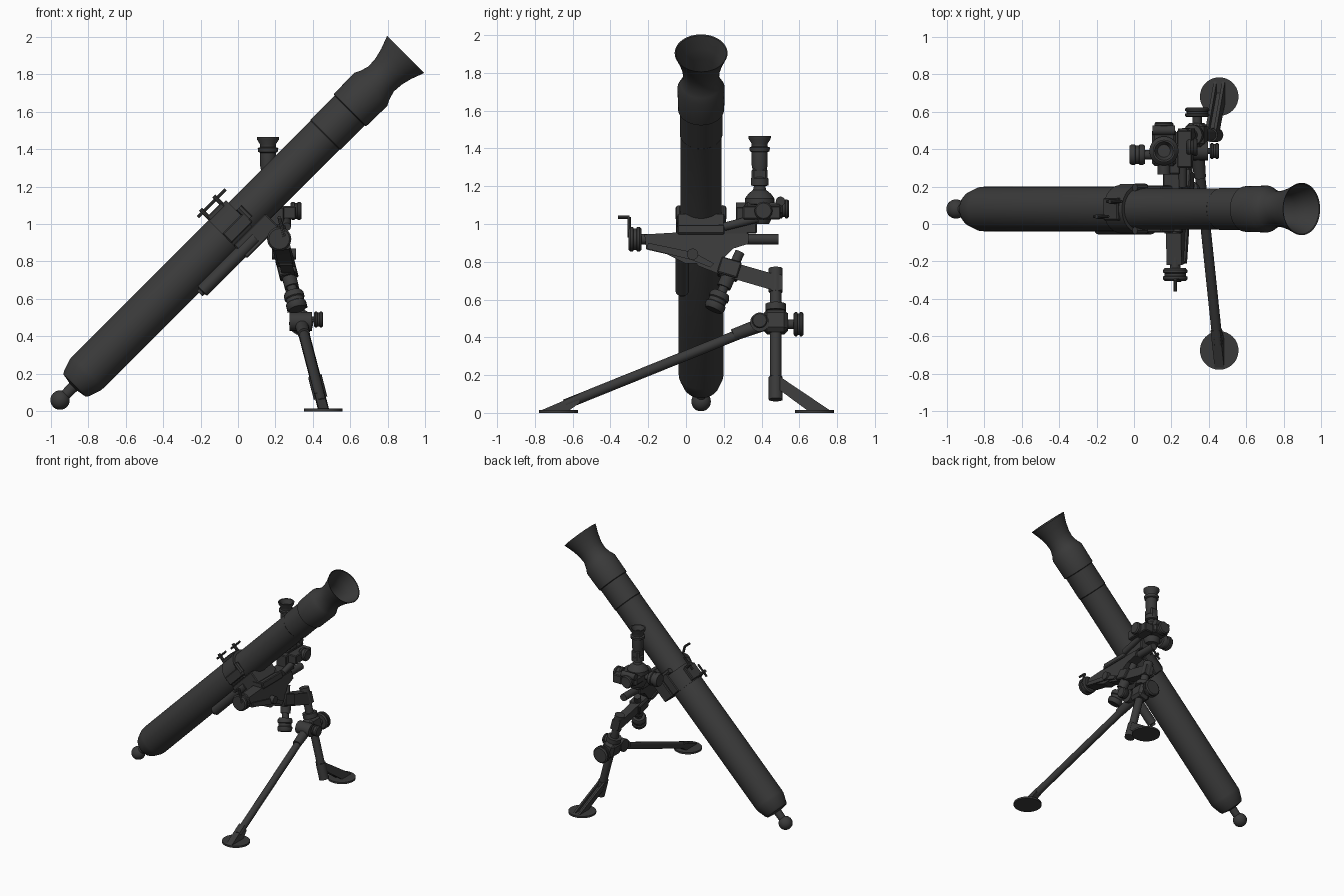
import bpy, bmesh, math
from mathutils import Vector, Matrix

metal = bpy.data.materials.new("dark_gunmetal")
metal.diffuse_color = (0.042, 0.042, 0.042, 1)
H = math.sqrt(0.5)
TILT = math.atan(0.26)


def finish(name, bm, angle=35):
    bmesh.ops.recalc_face_normals(bm, faces=bm.faces)
    me = bpy.data.meshes.new(name)
    bm.to_mesh(me)
    bm.free()
    me.materials.append(metal)
    ob = bpy.data.objects.new(name, me)
    bpy.context.collection.objects.link(ob)
    bpy.ops.object.select_all(action='DESELECT')
    ob.select_set(True)
    bpy.context.view_layer.objects.active = ob
    bpy.ops.object.shade_smooth_by_angle(angle=math.radians(angle))
    return ob


def lathe(name, origin, axis, profile, n=24):
    """Revolve (distance, radius) pairs round an axis; radius 0 closes an end."""
    q = Vector(axis).to_track_quat('Z', 'Y')
    o = Vector(origin)
    bm = bmesh.new()
    rings = []
    for d, r in profile:
        count = 1 if r == 0 else n
        rings.append([bm.verts.new(o + q @ Vector((r * math.cos(2 * math.pi * i / n),
                     r * math.sin(2 * math.pi * i / n), d))) for i in range(count)])
    for a, b in zip(rings, rings[1:]):
        for i in range(n):
            quad = [a[i % len(a)], a[(i + 1) % len(a)], b[(i + 1) % len(b)], b[i % len(b)]]
            face = list(dict.fromkeys(quad))
            if len(face) > 2:
                bm.faces.new(face)
    return finish(name, bm)


def rod(name, a, b, r, r2=None, n=20):
    a, b = Vector(a), Vector(b)
    L = (b - a).length
    return lathe(name, a, b - a, [(0, 0), (0, r), (L, r if r2 is None else r2), (L, 0)], n)


def box(name, c, size, rot=None, bevel=0.006):
    bm = bmesh.new()
    bmesh.ops.create_cube(bm, size=1, matrix=Matrix.Diagonal((*size, 1)))
    bmesh.ops.bevel(bm, geom=bm.edges[:], offset=bevel, segments=1, affect='EDGES')
    bm.transform(Matrix.Translation(c) @ (rot or Matrix()))
    return finish(name, bm, 25)


def T(s, off=0, y=0.08):
    """Point along the barrel; off is the distance below its axis."""
    return Vector((-0.95 + H * (s + off), y, 0.06 + H * (s - off)))


def P(y, z, dx=0):
    """Point in the leaning plane of the bipod."""
    return Vector((0.22 + 0.26 * (0.92 - z) + dx, y, z))


def plate(name, outline, width, dx=0):
    """Extrude a (y, z) outline lying in the bipod plane."""
    bm = bmesh.new()
    f = bm.faces.new([bm.verts.new(P(y, z, dx - width / 2)) for y, z in outline])
    ext = bmesh.ops.extrude_face_region(bm, geom=[f])
    bmesh.ops.translate(bm, vec=(width, 0, 0),
                        verts=[v for v in ext['geom'] if isinstance(v, bmesh.types.BMVert)])
    return finish(name, bm, 25)


def knob(name, a, b, r):
    """Gripped wheel with a raised rim at each end."""
    a, b = Vector(a), Vector(b)
    L = (b - a).length
    return lathe(name, a, b - a, [(0, 0), (0, r * .85), (L * .15, r), (L * .35, r), (L * .4, r * .88),
                 (L * .6, r * .88), (L * .65, r), (L * .85, r), (L, r * .85), (L, 0)], 16)


BARREL = Matrix.Rotation(-math.pi / 4, 4, 'Y')
LEAN = Matrix.Rotation(-TILT, 4, 'Y')

# Barrel with breech cap, stepped sleeve and open flared muzzle
lathe("barrel", T(0), (1, 0, 1), [
    (0.03, 0), (0.03, 0.028), (0.1, 0.03), (0.11, 0.085), (0.125, 0.095), (0.19, 0.117), (0.21, 0.119),
    (1.25, 0.119), (1.3, 0.109), (2.0, 0.109), (2.005, 0.113), (2.185, 0.113), (2.19, 0.122),
    (2.345, 0.125), (2.38, 0.108), (2.425, 0.095), (2.48, 0.099), (2.54, 0.114), (2.609, 0.14),
    (2.606, 0.134), (2.53, 0.106), (2.47, 0.09), (2.1, 0.088), (2.1, 0)], 48)
lathe("breech_ball", T(0), (1, 0, 1),
      [(-0.052 * math.cos(math.pi * i / 10), 0.052 * math.sin(math.pi * i / 10) if 0 < i < 10 else 0)
       for i in range(11)])

# Clamping collar, its lugs and screws
rod("collar_band", T(1.24), T(1.38), 0.128, n=40)
box("collar_saddle", T(1.36, 0.12), (0.24, 0.25, 0.1), BARREL)
box("collar_top_pad", T(1.3, -0.122), (0.11, 0.12, 0.03), BARREL)
for y in (-0.035, 0.195):
    box("collar_lug", T(1.32, 0.02, y), (0.16, 0.035, 0.07), BARREL)
    rod("collar_bolt", T(1.4, 0.03, y), T(1.4, -0.05, y), 0.02, n=8)
for i, s in enumerate((1.25, 1.35)):
    rod("clamp_screw", T(s, -0.1, 0.04 + 0.08 * i), T(s, -0.19, 0.04 + 0.08 * i), 0.012, n=10)
    rod("clamp_handle", T(s - 0.04, -0.17, 0.04 + 0.08 * i), T(s + 0.07, -0.17, 0.04 + 0.08 * i), 0.008, n=8)

# Recoil cylinder under the barrel
lathe("recoil_cylinder", T(0.93, 0.125, -0.02), (1, 0, 1),
      [(0, 0), (0, 0.02), (0.015, 0.022), (0.02, 0.035), (0.42, 0.035), (0.42, 0.02), (0.52, 0.02), (0.52, 0)])

# Traverse yoke, crossbar and hand crank
plate("traverse_yoke", [(-0.22, 0.945), (-0.05, 0.955), (-0.05, 0.985), (0.21, 0.985), (0.21, 0.95),
      (0.33, 0.95), (0.33, 0.895), (0.25, 0.87), (0.17, 0.79), (0.0, 0.79), (-0.1, 0.84), (-0.21, 0.865)], 0.08)
rod("traverse_crossbar", P(-0.25, 0.92), P(0.49, 0.92), 0.028)
rod("yoke_pivot", P(0.035, 0.84, -0.06) + Vector((0, 0, 0)), P(0.035, 0.84, 0.07), 0.03)
box("yoke_top_cap", P(0.08, 0.96), (0.1, 0.25, 0.05), LEAN)
plate("yoke_side_web", [(-0.21, 0.87), (0.03, 0.81), (0.13, 0.77), (0.15, 0.79), (0.04, 0.85), (-0.2, 0.9)], 0.1)
knob("traverse_wheel", P(-0.305, 0.92), P(-0.235, 0.92), 0.065)
rod("crank_arm", P(-0.3, 0.93, 0.03), P(-0.3, 1.035, 0.03), 0.01, n=8)
rod("crank_handle", P(-0.3, 1.035, 0.03), P(-0.36, 1.035, 0.03), 0.009, n=8)

# Link arm to the leg column
plate("link_arm", [(0.05, 0.83), (0.17, 0.82), (0.45, 0.74), (0.51, 0.73), (0.51, 0.65), (0.44, 0.655),
      (0.2, 0.725), (0.06, 0.78)], 0.07)
box("link_bracket", P(0.23, 0.76), (0.1, 0.11, 0.09), LEAN @ Matrix.Rotation(-0.3, 4, 'X'))

# Cross-levelling screw with grip
rod("levelling_screw", P(0.285, 0.85), P(0.18, 0.62), 0.026)
rod("levelling_sleeve", P(0.25, 0.78), P(0.2, 0.665), 0.038)
knob("levelling_grip", P(0.185, 0.635), P(0.145, 0.545), 0.055)

# Leg column and clamp
rod("leg_column", P(0.475, 0.08), P(0.475, 0.74), 0.03)
rod("column_cap", P(0.475, 0.64), P(0.475, 0.765), 0.037)
rod("column_foot_sleeve", P(0.475, 0.07), P(0.475, 0.19), 0.037)
rod("column_ring", P(0.475, 0.54), P(0.475, 0.575), 0.055)
box("leg_clamp", P(0.475, 0.48), (0.1, 0.13, 0.12), LEAN, 0.02)
rod("clamp_shaft", P(0.5, 0.47), P(0.58, 0.47), 0.025)
knob("clamp_wheel", P(0.57, 0.47), P(0.622, 0.47), 0.065)
rod("leg_socket", P(0.42, 0.475), P(0.25, 0.412), 0.038, 0.032)
rod("lock_screw", (0.34, 0.39, 0.49), (0.41, 0.39, 0.49), 0.016, n=10)
knob("lock_knob", (0.405, 0.39, 0.49), (0.455, 0.39, 0.49), 0.042)
rod("clamp_pivot", P(0.39, 0.48, -0.06), P(0.39, 0.48, 0.06), 0.05)

# Long leg, short fork and the two round feet
rod("long_leg", P(0.4, 0.465), P(-0.64, 0.045), 0.027)
for dx in (-0.022, 0.022):
    plate("short_leg_fork", [(0.45, 0.2), (0.5, 0.19), (0.76, 0.015), (0.64, 0.015), (0.47, 0.14)], 0.016, dx)
plate("short_leg_web", [(0.48, 0.17), (0.7, 0.015), (0.66, 0.015), (0.47, 0.145)], 0.044)
for y in (-0.675, 0.68):
    rod("foot_disc", (0.455, y, 0), (0.455, y, 0.014), 0.103, n=32)
plate("foot_gusset", [(-0.77, 0.012), (-0.57, 0.098), (-0.56, 0.055), (-0.62, 0.012)], 0.05)

# Sight bracket
box("sight_arm", (0.2, 0.25, 0.97), (0.09, 0.16, 0.06))
box("sight_upright", (0.2, 0.32, 1.02), (0.09, 0.11, 0.14))
box("sight_mount_side", (0.27, 0.4, 1.06), (0.08, 0.2, 0.07))
rod("sight_rail", (0.26, 0.2, 0.985), (0.26, 0.38, 1.03), 0.022)

# Sight head with dome, knobs and cupped eyepiece
SX, SY = 0.16, 0.39
lathe("sight_body", (SX, SY, 1.0), (0, 0, 1),
      [(0, 0), (0, 0.05), (0.03, 0.065), (0.1, 0.065), (0.105, 0.078), (0.135, 0.078), (0.16, 0.06),
       (0.18, 0.035), (0.2, 0.03), (0.205, 0.047), (0.24, 0.047), (0.25, 0.036), (0.28, 0.036), (0.28, 0)])
box("sight_prism", (SX, SY, 1.25), (0.07, 0.085, 0.09), None, 0.012)
lathe("sight_eyepiece", (SX, SY, 1.28), (0, 0, 1),
      [(0, 0), (0, 0.036), (0.03, 0.042), (0.1, 0.042), (0.105, 0.052), (0.125, 0.055), (0.13, 0.042),
       (0.145, 0.042), (0.17, 0.058), (0.185, 0.06), (0.185, 0.05), (0.15, 0.034), (0.15, 0)], 28)
box("sight_cross_block", (SX, 0.41, 1.08), (0.13, 0.2, 0.07), None, 0.015)
knob("sight_rear_knob", (SX, 0.49, 1.08), (SX, 0.545, 1.08), 0.05)
rod("sight_left_shaft", (0.12, 0.37, 1.08), (0.04, 0.37, 1.08), 0.025)
knob("sight_left_knob", (0.06, 0.37, 1.08), (-0.025, 0.37, 1.08), 0.055)
knob("sight_right_knob", (0.28, 0.41, 1.07), (0.34, 0.41, 1.07), 0.048)
rod("sight_level_vial", (0.1, 0.5, 1.12), (0.22, 0.5, 1.12), 0.025)
rod("sight_front_barrel", (SX, 0.34, 1.08), (SX, 0.265, 1.08), 0.035)
